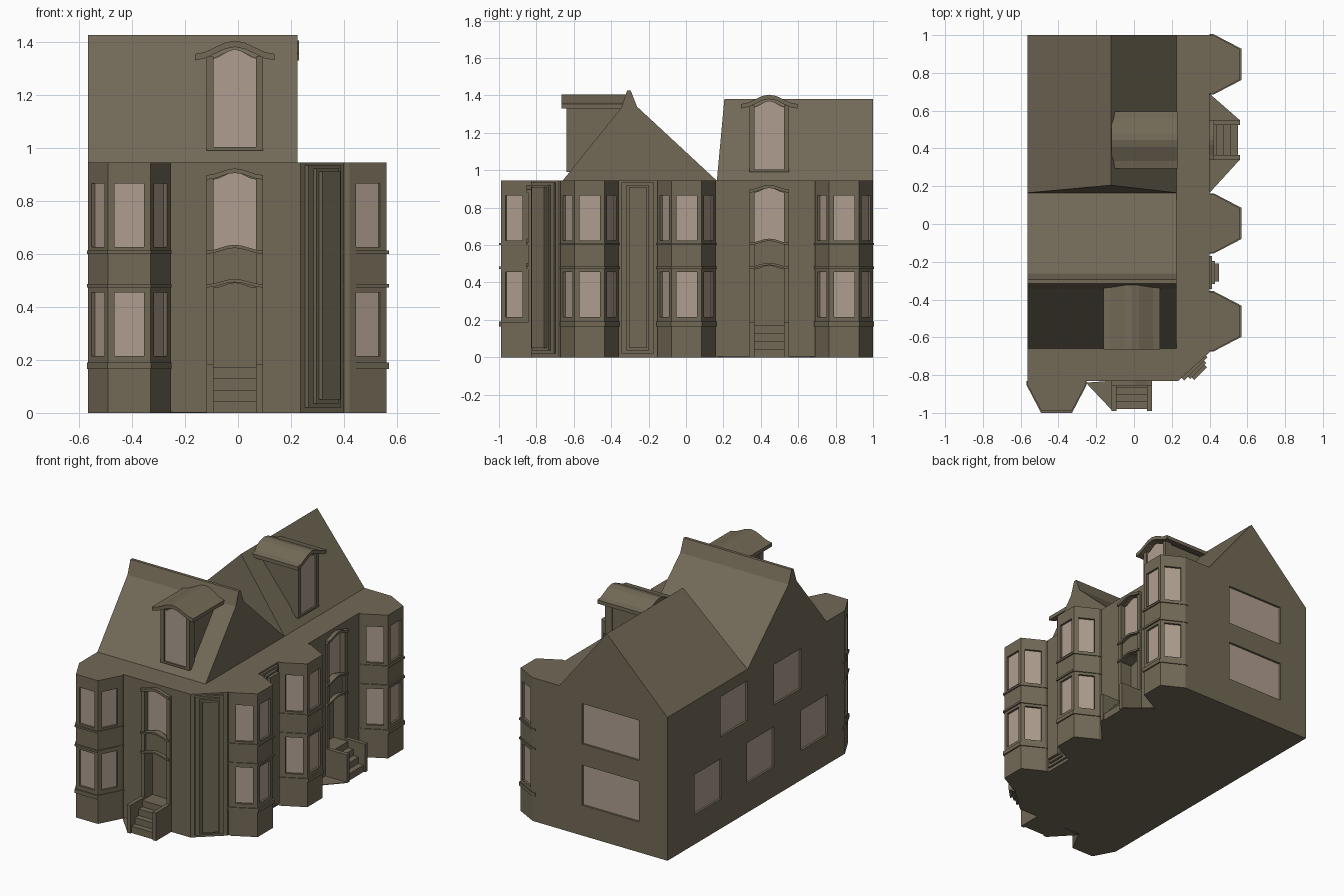
import bpy, bmesh, math
from mathutils import Matrix, Vector

if "Cube" in bpy.data.objects:
    bpy.data.objects.remove(bpy.data.objects["Cube"])


def material(name, col):
    m = bpy.data.materials.new(name)
    m.diffuse_color = (*col, 1)
    m.use_nodes = True
    m.node_tree.nodes["Principled BSDF"].inputs["Base Color"].default_value = m.diffuse_color
    return m


STONE = material("stone", (0.17, 0.143, 0.095))
GLASS = material("glass", (0.43, 0.34, 0.28))
I = Matrix.Identity(4)


def frame(x, y, deg):
    """Wall frame: local x runs along the wall, local -y points outward."""
    return Matrix.Translation((x, y, 0)) @ Matrix.Rotation(math.radians(deg), 4, 'Z')


def prism(name, pts, a, b, axis, M=I, mat=STONE):
    """Extrude a 2D profile from a to b along the given axis."""
    def put(p, t):
        return {'x': (t, p[0], p[1]), 'y': (p[0], t, p[1]), 'z': (p[0], p[1], t)}[axis]
    bm = bmesh.new()
    lo = [bm.verts.new(M @ Vector(put(p, a))) for p in pts]
    hi = [bm.verts.new(M @ Vector(put(p, b))) for p in pts]
    bm.faces.new(lo)
    bm.faces.new(hi[::-1])
    n = len(pts)
    for i in range(n):
        bm.faces.new((lo[i], hi[i], hi[(i + 1) % n], lo[(i + 1) % n]))
    bmesh.ops.recalc_face_normals(bm, faces=bm.faces)
    me = bpy.data.meshes.new(name)
    bm.to_mesh(me)
    bm.free()
    me.materials.append(mat)
    ob = bpy.data.objects.new(name, me)
    bpy.context.collection.objects.link(ob)
    return ob


def rect(u0, u1, z0, z1):
    return [(u0, z0), (u1, z0), (u1, z1), (u0, z1)]


def box(name, u0, u1, y0, y1, z0, z1, M=I):
    return prism(name, rect(u0, u1, z0, z1), y0, y1, 'y', M)


def ogee(hw, zs, zm, n=8):
    """Curved line from -hw to hw, zs at the ends and zm in the middle."""
    ts = [-1 + 2 * i / n for i in range(n + 1)]
    return [(hw * t, zs + (zm - zs) * (0.5 + 0.5 * math.cos(math.pi * t))) for t in ts]


def arched(hw, zb, zs, zm, zbm=None):
    return ogee(hw, zb, zbm or zb) [::1 if zbm else 8] + ogee(hw, zs, zm)[::-1]


def arch_band(name, hw, zs, zm, th, y0, y1, M):
    prism(name, ogee(hw, zs, zm) + ogee(hw, zs + th, zm + th)[::-1], y0, y1, 'y', M)


cutters = []


def opening(name, pts, M, depth=0.022, glass=True):
    cutters.append(prism("cutter", pts, -0.02, depth, 'y', M))
    if glass:
        prism(name, pts, depth - 0.008, depth + 0.004, 'y', M, GLASS)


FRONT_BAY = frame(-0.41, -0.83, 0)
SIDE_BAYS = [frame(0.40, y, 90) for y in (-0.515, 0.003, 0.845)]
ENTRIES = [frame(-0.012, -0.83, 0), frame(0.40, 0.445, 90)]
DORMERS = [frame(-0.012, -0.64, 0), frame(0.205, 0.445, 90)]
BAY = [(-.155, 0), (-.155, -.02), (-.08, -.16), (.08, -.16), (.155, -.02), (.155, 0)]
ROWS = [(0.215, 0.455), (0.625, 0.865)]


def bay_points(M):
    return [tuple((M @ Vector((*p, 0))).xy) for p in BAY]


# Main body with bays and chamfered corner
outline = [(-0.565, 1.0)] + bay_points(FRONT_BAY) + [(0.235, -0.83), (0.40, -0.68)]
for M in SIDE_BAYS:
    outline += bay_points(M)
body = prism("main_body", outline, 0, 0.945, 'z')

# Bay windows and string courses
for M in [FRONT_BAY] + SIDE_BAYS:
    for z0, z1 in ROWS:
        opening("bay_window", rect(-.055, .055, z0, z1), M @ frame(0, -.16, 0))
        for s in (-1, 1):
            S = M @ frame(s * .1175, -.09, s * 61.8)
            opening("bay_window", rect(-.052, .052, z0, z1), S)
    for z0, z1 in ((.165, .19), (.473, .486), (.6, .612)):
        prism("bay_band", [(u * 1.03, v * 1.06) for u, v in BAY], z0, z1, 'z', M)

# Entrances: recessed door, arched window, jambs, hoods, stairs
for M in ENTRIES:
    opening("door_recess", arched(.08, .17, .47, .49), M, 0.07, False)
    opening("arched_window", arched(.08, .61, .88, .908, .632), M, 0.03)
    for s in (-1, 1):
        u0, u1 = sorted((s * .08, s * .106))
        box("entry_jamb", u0, u1, -.014, .01, .17, .885, M)
        box("stair_wall", u0, u1, -.16, .01, 0, .185, M)
    arch_band("window_hood", .106, .88, .905, .017, -.024, .01, M)
    arch_band("window_sill", .106, .6, .622, .012, -.024, .01, M)
    arch_band("door_hood", .106, .473, .493, .012, -.024, .01, M)
    for i in range(4):
        box("step", -.08, .08, -.15 + .038 * i, .01, 0, .045 + .042 * i, M)

# Panelled pilasters on the corner and the side wall
for M in (frame(0.318, -0.757, 45), frame(0.40, -0.257, 90)):
    box("pilaster_back", -.087, .087, -.014, .03, .02, .935, M)
    box("pilaster_middle", -.06, .06, -.03, .03, .035, .922, M)
    box("pilaster_front", -.048, .048, -.05, .03, .05, .91, M)

# Plain windows on the left and back walls
for i, y in enumerate((0.58, 0.305, 0.03, -0.25, -0.53)):
    z0, z1 = ((.195, .46), (.605, .87))[i % 2]
    opening("left_window", rect(-.14, .14, z0, z1), frame(-0.565, y, -90))
for z0, z1 in ((.2, .465), (.605, .87)):
    opening("back_window", rect(-.208, .208, z0, z1), frame(-0.149, 1.0, 180))

# Cut all openings out of the body
bpy.ops.object.select_all(action='DESELECT')
for c in cutters:
    c.select_set(True)
bpy.context.view_layer.objects.active = cutters[0]
bpy.ops.object.join()
cutter = bpy.context.view_layer.objects.active
cutter.hide_render = True
mod = body.modifiers.new("openings", 'BOOLEAN')
mod.operation, mod.solver, mod.object = 'DIFFERENCE', 'EXACT', cutter
bpy.ops.object.select_all(action='DESELECT')
body.select_set(True)
bpy.context.view_layer.objects.active = body
bpy.ops.object.modifier_apply(modifier=mod.name)
bpy.data.objects.remove(cutter, do_unlink=True)

# Front roof with raised ridge
prism("front_roof", [(-.66, .944), (-.345, 1.335), (-.315, 1.425), (-.295, 1.425),
                     (-.262, 1.34), (.165, .944)], -.565, .225, 'x')
# Rear roof, its front end leaning back
rear = prism("rear_roof", [(-.565, .944), (.225, .944), (-.122, 1.38)], .165, 1.0, 'y')
for v in rear.data.vertices:
    if v.co.z > 1.3 and v.co.y < 0.5:
        v.co.y = 0.205

# Dormers
for M in DORMERS:
    prism("dormer_body", arched(.1, .99, 1.335, 1.37), .015, .32, 'y', M)
    prism("dormer_window", arched(.08, 1.0, 1.335, 1.372), .011, .02, 'y', M, GLASS)
    for s in (-1, 1):
        u0, u1 = sorted((s * .08, s * .106))
        box("dormer_jamb", u0, u1, 0, .05, .99, 1.345, M)
    box("dormer_sill", -.106, .106, 0, .05, .99, 1.003, M)
    arch_band("dormer_roof", .15, 1.33, 1.38, .024, -.025, .325, M)

# Ground slabs beside the stairs
for tri in ([(-.255, -.84), (-.118, -.985), (-.118, -.83)],
            [(.40, .165), (.56, .34), (.40, .34)],
            [(.40, .69), (.40, .55), (.56, .55)]):
    prism("ground_slab", tri, 0, .004, 'z')
